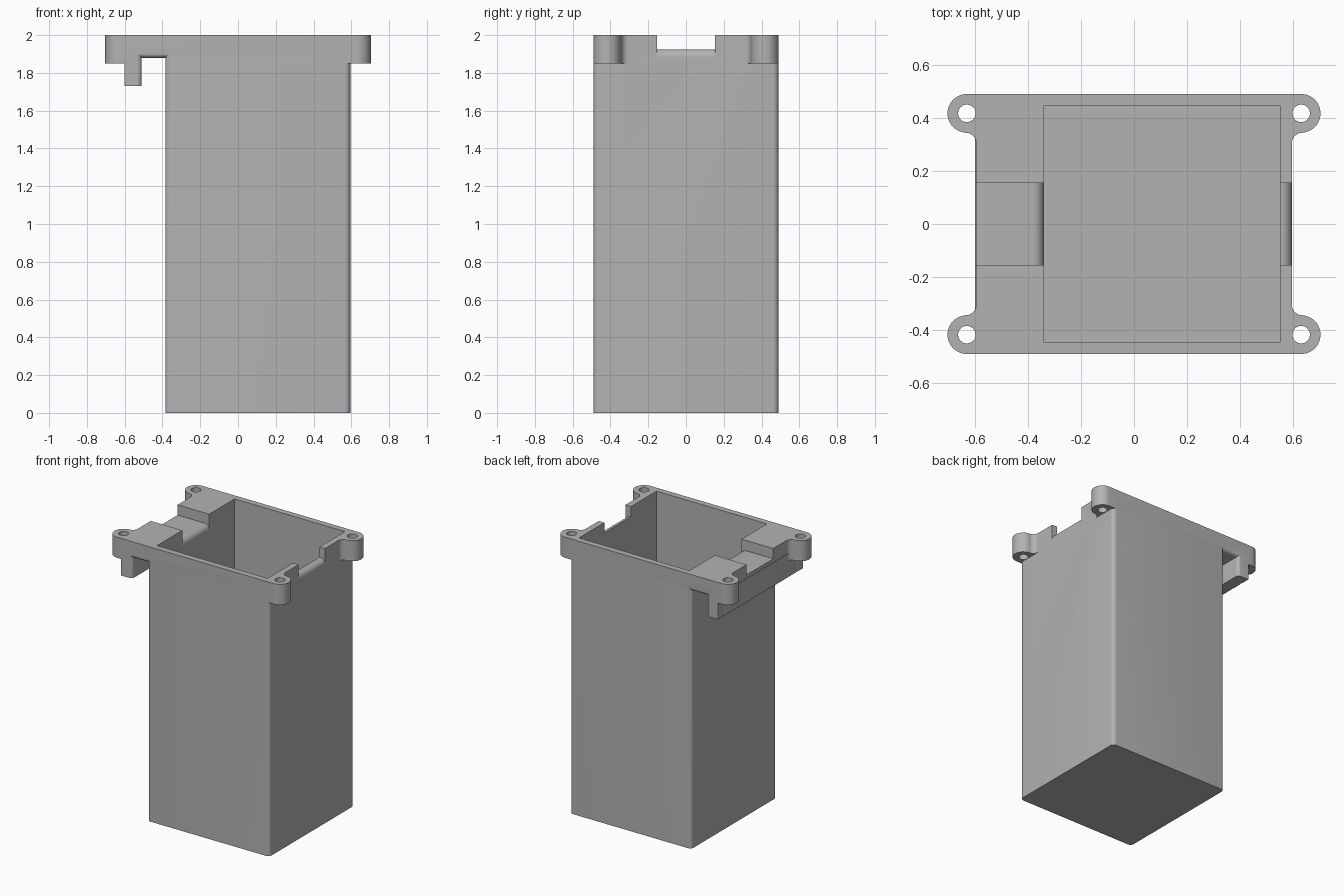
import bpy, bmesh
from math import sin, cos, pi, radians, sqrt

if "Cube" in bpy.data.objects:
    bpy.data.objects.remove(bpy.data.objects["Cube"])

grey = bpy.data.materials.new("light grey plastic")
grey.use_nodes = True
grey.diffuse_color = (0.45, 0.45, 0.45, 1)
grey.node_tree.nodes["Principled BSDF"].inputs["Base Color"].default_value = grey.diffuse_color


def arc(cx, cy, r, a0, a1, n=10):
    """Points along an arc, angles in degrees."""
    angles = [radians(a0 + (a1 - a0) * i / n) for i in range(n + 1)]
    return [(cx + r * cos(a), cy + r * sin(a)) for a in angles]


def loft(name, rings):
    """Closed solid through matching rings of 3D points."""
    bm = bmesh.new()
    loops = [[bm.verts.new(p) for p in ring] for ring in rings]
    n = len(loops[0])
    for a, b in zip(loops, loops[1:]):
        for i in range(n):
            j = (i + 1) % n
            bm.faces.new((a[i], a[j], b[j], b[i]))
    bm.faces.new(loops[0][::-1])
    bm.faces.new(loops[-1])
    bmesh.ops.recalc_face_normals(bm, faces=bm.faces)
    mesh = bpy.data.meshes.new(name)
    bm.to_mesh(mesh)
    bm.free()
    mesh.materials.append(grey)
    ob = bpy.data.objects.new(name, mesh)
    bpy.context.collection.objects.link(ob)
    return ob


def prism(name, outline, z0, z1):
    return loft(name, [[(x, y, z) for x, y in outline] for z in (z0, z1)])


def box(name, x0, x1, y, z0, z1):
    return prism(name, [(x0, -y), (x1, -y), (x1, y), (x0, y)], z0, z1)


def combine(target, tool, operation):
    mod = target.modifiers.new(operation.lower(), "BOOLEAN")
    mod.operation, mod.solver, mod.object = operation, "EXACT", tool
    bpy.context.view_layer.objects.active = target
    bpy.ops.object.modifier_apply(modifier=mod.name)
    bpy.data.objects.remove(tool)


HALF_Y, LEFT, RIGHT = 0.49, -0.6, 0.595
EAR_X, EAR_Y, EAR_R, FILLET = 0.63, 0.417, 0.073, 0.04

# Rim plate with four rounded ears, filleted into its short sides
quarter = arc(RIGHT + FILLET, EAR_Y - EAR_R - FILLET, FILLET, 180, 90)
quarter += arc(EAR_X, EAR_Y, EAR_R, -90, 90, 20)
mirrored = [(-x, y) for x, y in quarter[::-1]]
upper = quarter + mirrored
outline = upper + [(-x, -y) for x, y in upper]
holder = prism("battery_style_housing", outline, 1.85, 2)
holder.name = holder.data.name = "housing"

# Deep box below the rim, rounded on its outer corners
R = 0.03
profile = [(-0.45, -HALF_Y)] + arc(RIGHT - R, R - HALF_Y, R, -90, 0, 6)
profile += arc(RIGHT - R, HALF_Y - R, R, 0, 90, 6) + [(-0.45, HALF_Y)]
combine(holder, prism("box", profile, 0, 1.9), "UNION")

# Hanging lip under the overhang
combine(holder, box("lip", LEFT, -0.51, HALF_Y, 1.73, 1.9), "UNION")

# Slot between lip and box, flared at both ends
F = 0.025
flare = [(0.6, F)]
flare += [(HALF_Y - F + F * sin(a), F - F * cos(a)) for a in [pi / 2 * i / 6 for i in range(6, -1, -1)]]
rings = []
for y, e in flare + [(-y, e) for y, e in flare[::-1]]:
    rings.append([(-0.51 - e, y, -0.1), (-0.385 + e, y, -0.1),
                  (-0.385 + e, y, 1.88 + e), (-0.51 - e, y, 1.88 + e)])
combine(holder, loft("slot", rings), "DIFFERENCE")

# Open cavity
combine(holder, box("cavity", -0.34, 0.55, 0.446, 0.045, 2.1), "DIFFERENCE")

# Cable notches in the short sides, each with a rounded-over sill
for start, edge, end in ((-0.8, -0.34, -0.25), (0.45, RIGHT, 0.8)):
    sill = [(start, 2.1), (start, 1.925)] + arc(edge - 0.04, 1.885, 0.04, 90, 0, 8)
    sill += [(end, 1.885), (end, 2.1)]
    cutter = loft("notch", [[(x, y, z) for x, z in sill] for y in (-0.154, 0.154)])
    combine(holder, cutter, "DIFFERENCE")

# Screw holes
for sx in (-1, 1):
    for sy in (-1, 1):
        circle = arc(sx * EAR_X, sy * EAR_Y, 0.033, 0, 360, 32)[:-1]
        combine(holder, prism("hole", circle, 1.6, 2.1), "DIFFERENCE")

# Smooth rounded corners, keep edges sharp
bpy.ops.object.select_all(action="DESELECT")
holder.select_set(True)
bpy.context.view_layer.objects.active = holder
bpy.ops.object.shade_smooth_by_angle(angle=radians(30))
